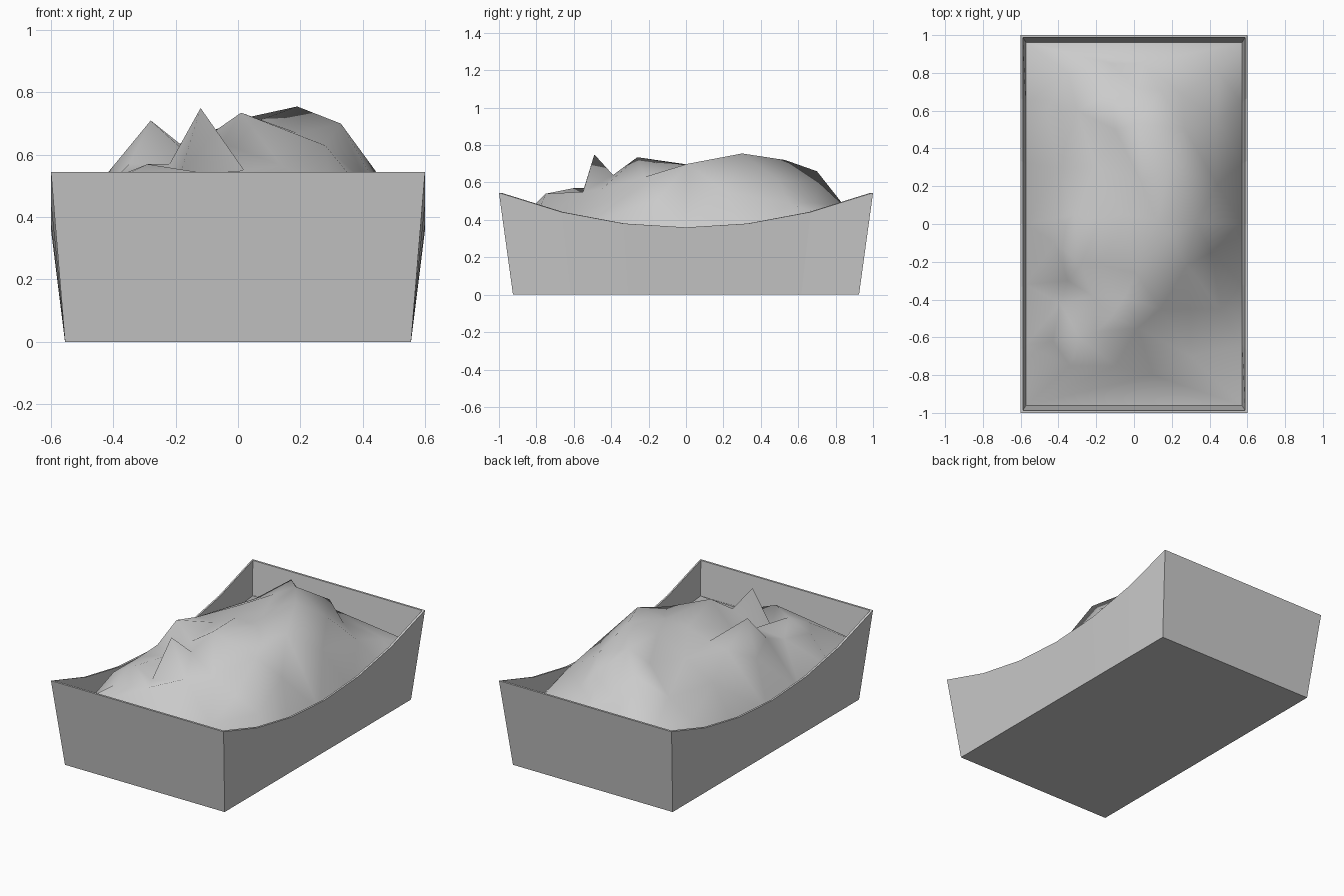
import bpy, bmesh
from mathutils import Vector
from mathutils.geometry import delaunay_2d_cdt

if "Cube" in bpy.data.objects:
    bpy.data.objects.remove(bpy.data.objects["Cube"])


def make_object(name, verts, faces):
    me = bpy.data.meshes.new(name)
    me.from_pydata(verts, [], faces)
    bm = bmesh.new()
    bm.from_mesh(me)
    bmesh.ops.recalc_face_normals(bm, faces=bm.faces)
    bm.to_mesh(me)
    bm.free()
    ob = bpy.data.objects.new(name, me)
    bpy.context.collection.objects.link(ob)
    return ob


# unit perimeter: six segments along each long side
steps = [-1 + i / 3 for i in range(7)]
perimeter = [(1, t) for t in steps] + [(-1, -t) for t in steps]


def ring(half_x, half_y, height):
    return [(u * half_x, v * half_y, height(v)) for u, v in perimeter]


# tapered open crate with dipping side rims
rim = lambda v: 0.36 + 0.185 * v * v
fill = lambda v: 0.28 + 0.055 * v * v
heap_edge = ring(0.573, 0.962, fill)
rings = [ring(0.555, 0.925, lambda v: 0), ring(0.6, 1.0, rim),
         ring(0.588, 0.987, rim), heap_edge]
n = len(perimeter)
verts = [p for r in rings for p in r]
faces = [tuple(range(n))]
for k in range(3):
    for i in range(n):
        j = (i + 1) % n
        faces.append((k * n + i, k * n + j, (k + 1) * n + j, (k + 1) * n + i))
make_object("crate", verts, faces)

# heap: coarse rocky surface through its peaks and hollows
peaks = [
    (-.28, -.21, .71), (-.12, -.49, .75), (.01, -.26, .735), (.33, .01, .70),
    (.19, .30, .755), (.03, .53, .72), (-.12, .70, .66), (.05, .85, .47),
    (-.29, -.60, .57), (-.34, -.75, .49), (-.10, -.75, .54), (.02, -.55, .55),
    (.14, -.45, .565), (.28, -.22, .63), (.19, -.05, .67), (.30, -.45, .48),
    (.30, -.70, .40), (.10, -.80, .42), (.44, .21, .55), (.44, .55, .49),
    (.41, -.15, .51), (.46, -.45, .41), (.27, .50, .605), (.25, .69, .49),
    (-.42, -.10, .54), (-.32, .05, .62), (-.20, .30, .63), (-.40, .30, .53),
    (-.05, .05, .69), (-.10, .50, .65), (-.30, .60, .53), (-.35, .80, .43),
    (-.43, -.62, .50), (-.39, -.42, .53), (-.22, -.38, .57), (.04, .22, .70),
    (-.20, -.57, .49), (-.46, .60, .43), (.45, .80, .40), (-.12, .85, .47),
    (-.17, -.22, .61), (-.05, -.39, .64), (.14, .71, .60), (.01, .72, .50),
    (-.18, .03, .63), (-.35, -.30, .57), (.12, .02, .69),
]
pts = peaks + heap_edge
v2, _, tris, orig, _, _ = delaunay_2d_cdt(
    [Vector(p[:2]) for p in pts], [], [], 0, 1e-5)
heap_verts = [(v.x, v.y, pts[o[0]][2]) for v, o in zip(v2, orig)]
heap = make_object("heap", heap_verts, [tuple(t) for t in tris])
if sum(p.normal.z for p in heap.data.polygons) < 0:
    heap.data.flip_normals()
for p in heap.data.polygons:
    p.use_smooth = True
